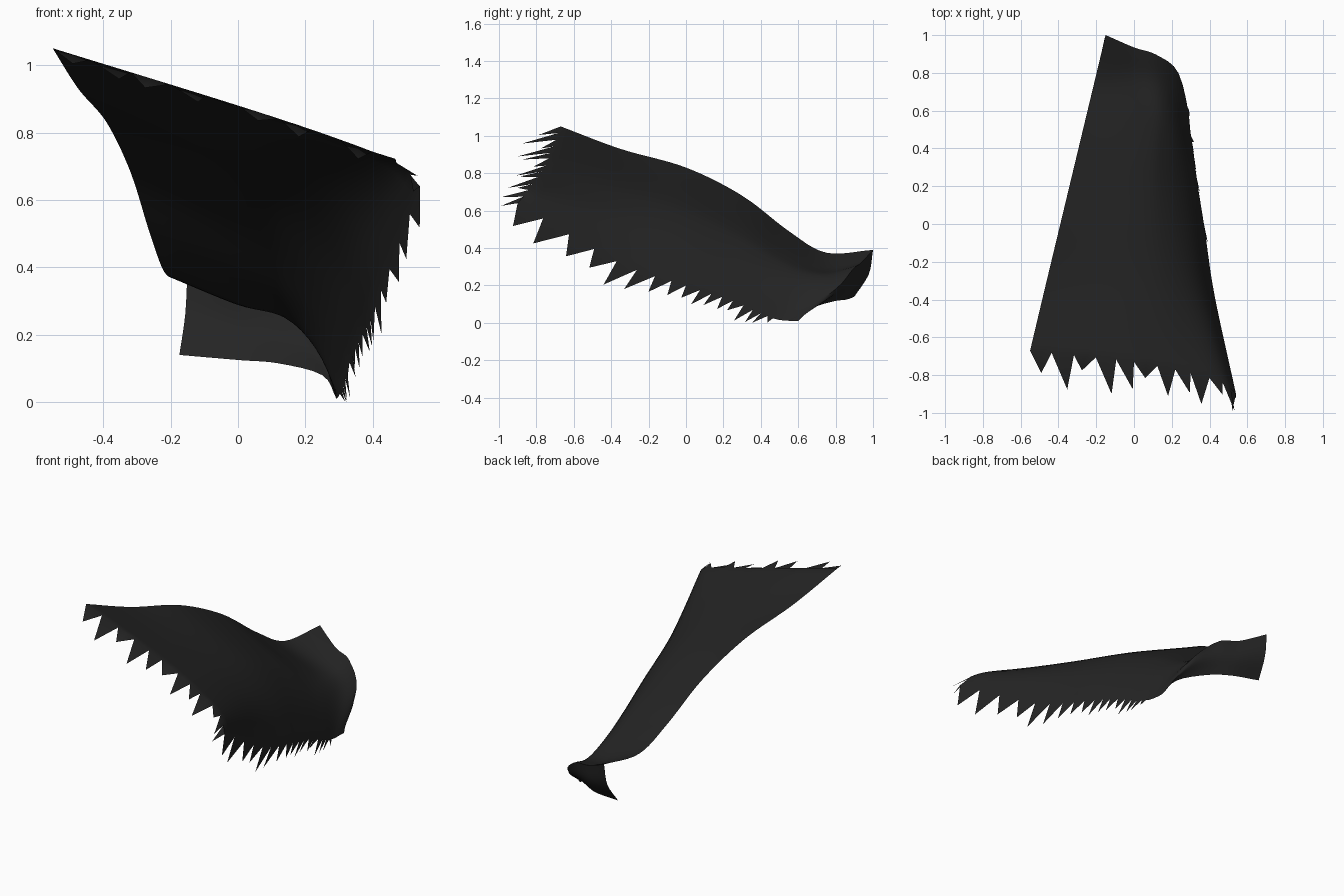
import bpy, random
from mathutils import Vector

if "Cube" in bpy.data.objects:
    bpy.data.objects.remove(bpy.data.objects["Cube"])

random.seed(4)

# Control sections, front hem to collar hem; each runs from the centre line to the ragged side
SECTIONS = [
    [(-.55, -.67, 1.05), (0, -.73, .88), (.30, -.79, .78), (.47, -.84, .71), (.54, -.90, .64)],
    [(-.474, -.35, .93), (0, -.36, .77), (.22, -.37, .66), (.35, -.37, .53), (.425, -.37, .33)],
    [(-.39, 0, .83), (0, 0, .66), (.17, 0, .55), (.29, 0, .40), (.37, 0, .20)],
    [(-.318, .30, .68), (.03, .29, .51), (.16, .27, .42), (.26, .25, .29), (.335, .22, .13)],
    [(-.258, .55, .49), (.05, .53, .36), (.16, .50, .30), (.24, .45, .21), (.315, .38, .06)],
    [(-.21, .75, .375), (0, .75, .29), (.14, .72, .25), (.23, .63, .16), (.30, .48, .02)],
    [(-.15, 1.0, .39), (0, .935, .32), (.12, .895, .29), (.235, .80, .18), (.292, .56, .01)],
    [(-.174, .90, .14), (0, .86, .125), (.12, .79, .115), (.25, .68, .08), (.292, .60, .01)],
]


def smooth(points, counts):
    """Catmull-Rom curve through the points, with a sample count per span."""
    p = [Vector(q) for q in points]
    p = [2 * p[0] - p[1]] + p + [2 * p[-1] - p[-2]]
    out = []
    for i, n in enumerate(counts):
        a, b, c, d = p[i:i + 4]
        for k in range(n):
            t = k / n
            out.append(.5 * (2 * b + (c - a) * t + (2 * a - 5 * b + 4 * c - d) * t * t
                             + (3 * b - a - 3 * c + d) * t ** 3))
    return out + [p[-2].copy()]


# Cloth surface: smooth back, then a crease at the collar ridge and a bulging collar
across = [smooth(s, (10, 6, 4, 4)) for s in SECTIONS]
columns = []
for col in zip(*across):
    body = smooth(col[:7], (8, 8, 7, 6, 6, 6))
    mid = (col[6] + col[7]) / 2 + (col[6] - col[7]).length * Vector((.02, .1, -.02))
    columns.append(body + smooth([col[6], mid, col[7]], (4, 4))[1:])

nu, nv = len(columns), len(columns[0])
verts = [v for c in columns for v in c]
idx = lambda u, v: u * nv + v
faces = [(idx(u, v), idx(u + 1, v), idx(u + 1, v + 1), idx(u, v + 1))
         for u in range(nu - 1) for v in range(nv - 1)]


def tatters(edge, direction, side, fade):
    """Row of torn points along a boundary; each one spans two mesh edges."""
    for k in range(0, len(edge) - 2, 2):
        a, m, b = edge[k:k + 3]
        size = random.choice((.5, .75, 1, 1.25)) * (1 - fade * k / len(edge))
        tip = verts[m] + Vector(direction) * size + Vector(side) * random.uniform(-1, 1)
        tip.z = max(tip.z, 0)
        tip.y = max(tip.y, -.99)
        tip.x = min(tip.x, .55)
        verts.append(tip)
        t = len(verts) - 1
        faces.extend([(a, t, m), (m, t, b)])


# Torn points on the front hem and along the side hem
tatters([idx(u, 0) for u in range(nu)], (.02, -.15, -.03), (.03, 0, .015), 0)
tatters([idx(nu - 1, v) for v in range(36)], (.012, -.10, -.085), (.008, .03, .01), .45)

mesh = bpy.data.meshes.new("tattered_cape")
mesh.from_pydata([tuple(v) for v in verts], [], faces)
cape = bpy.data.objects.new("tattered_cape", mesh)
bpy.context.collection.objects.link(cape)

mat = bpy.data.materials.new("charcoal cloth")
mat.diffuse_color = (.018, .018, .018, 1)
mat.use_nodes = True
mat.node_tree.nodes["Principled BSDF"].inputs["Base Color"].default_value = mat.diffuse_color
mesh.materials.append(mat)

bpy.context.view_layer.objects.active = cape
cape.select_set(True)
bpy.ops.object.shade_smooth_by_angle(angle=.7)
